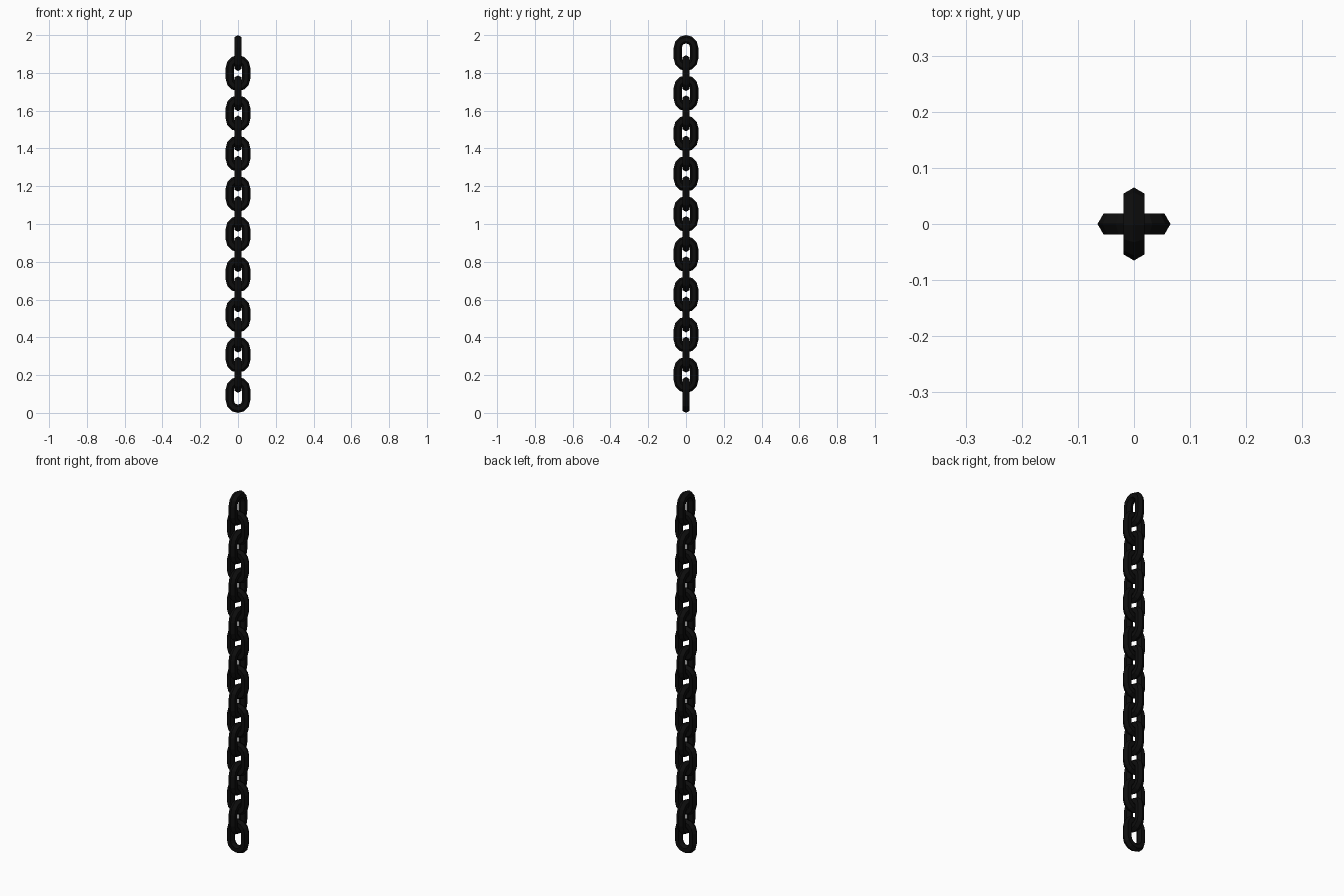
import bpy, bmesh, math
from mathutils import Vector

cube = bpy.data.objects.get("Cube")
if cube:
    bpy.data.objects.remove(cube, do_unlink=True)

LINKS = 18          # number of links
HEIGHT = 0.19       # outer height of one link
HALF_WIDTH = 0.065  # outer half width of one link
BAR = 0.022         # radius of the six-sided bar
ARC_STEPS = 6       # segments in each rounded end
PITCH = (2.0 - HEIGHT) / (LINKS - 1)

iron = bpy.data.materials.new("black_iron")
iron.use_nodes = True
colour = (0.004, 0.004, 0.004, 1.0)
iron.diffuse_color = colour
iron.node_tree.nodes["Principled BSDF"].inputs["Base Color"].default_value = colour


def link_mesh():
    """Six-sided bar swept around an upright stadium path in the XZ plane."""
    radius = HALF_WIDTH - BAR
    straight = HEIGHT / 2 - HALF_WIDTH
    bm = bmesh.new()
    rings = []
    for end in (0, 1):
        for i in range(ARC_STEPS + 1):
            a = math.pi * (end + i / ARC_STEPS)
            out = Vector((math.cos(a), 0, math.sin(a)))
            centre = out * radius + Vector((0, 0, straight if end == 0 else -straight))
            ring = []
            for k in range(6):
                b = k * math.tau / 6
                ring.append(bm.verts.new(
                    centre + out * BAR * math.cos(b) + Vector((0, BAR * math.sin(b), 0))))
            rings.append(ring)
    for r, ring in enumerate(rings):
        nxt = rings[(r + 1) % len(rings)]
        for k in range(6):
            j = (k + 1) % 6
            bm.faces.new((ring[k], ring[j], nxt[j], nxt[k]))
    bmesh.ops.recalc_face_normals(bm, faces=bm.faces)
    mesh = bpy.data.meshes.new("chain_link")
    bm.to_mesh(mesh)
    bm.free()
    mesh.materials.append(iron)
    return mesh


# Links stacked upward, every second one turned a quarter
mesh = link_mesh()
for n in range(LINKS):
    link = bpy.data.objects.new(f"chain_link_{n + 1:02d}", mesh)
    link.location.z = HEIGHT / 2 + n * PITCH
    link.rotation_euler.z = math.pi / 2 * (n % 2)
    bpy.context.collection.objects.link(link)
